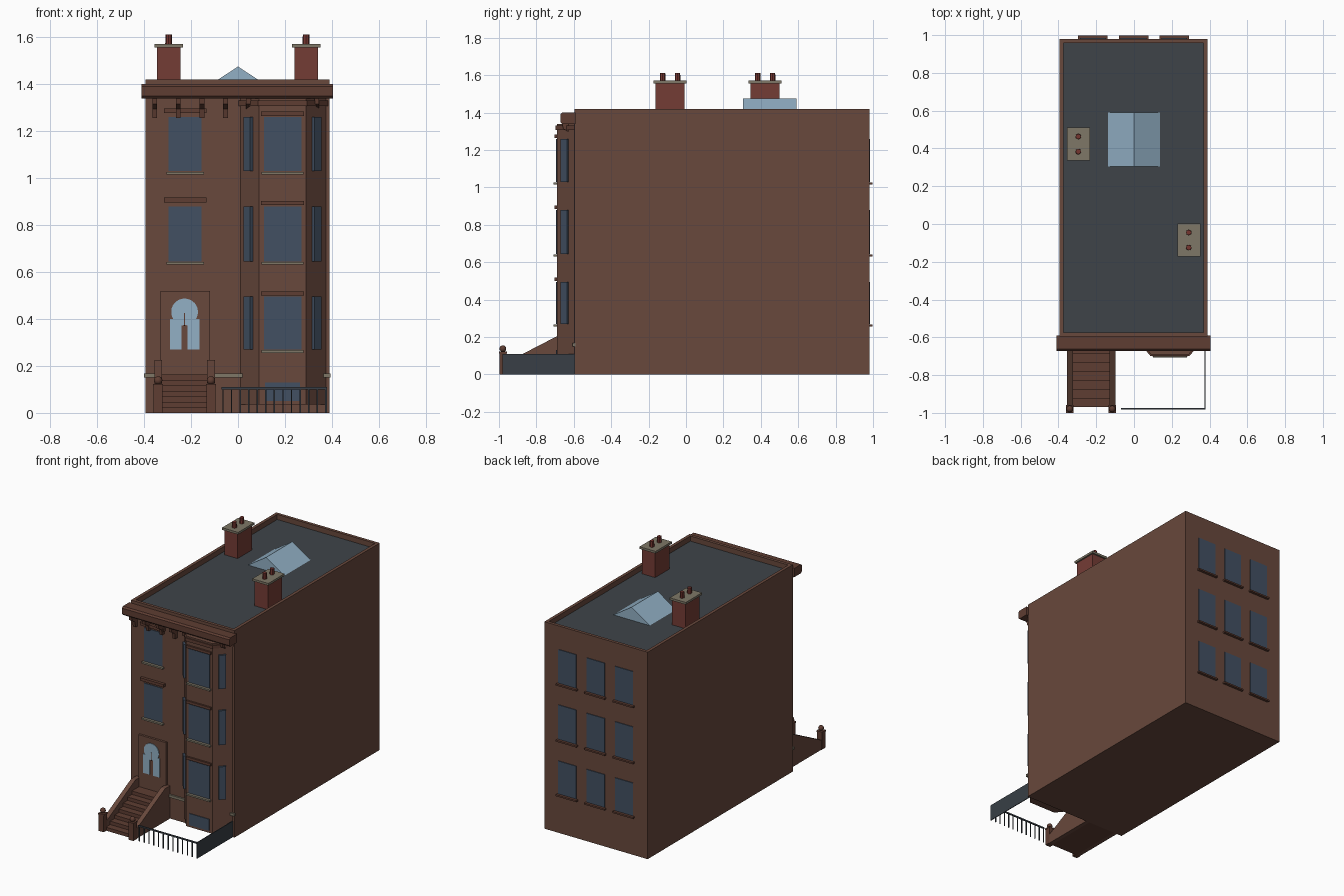
import bpy, bmesh, math
from mathutils import Vector, Matrix

cube = bpy.data.objects.get("Cube")
if cube:
    bpy.data.objects.remove(cube, do_unlink=True)


def material(name, r, g, b):
    m = bpy.data.materials.new(name)
    col = [((c / 255 + 0.055) / 1.055) ** 2.4 for c in (r, g, b)] + [1]
    m.diffuse_color = col
    m.use_nodes = True
    m.node_tree.nodes["Principled BSDF"].inputs["Base Color"].default_value = col
    return m


BROWN = material("brownstone", 104, 72, 60)
TRIM = material("dark brownstone trim", 94, 61, 50)
STONE = material("pale stone", 126, 119, 103)
SLATE = material("slate roof", 62, 68, 73)
IRON = material("dark iron", 56, 63, 70)
GLASS = material("window glass", 66, 80, 98)
SKY = material("pale blue glass", 146, 176, 197)
BRICK = material("red brick", 116, 60, 53)
POT = material("clay pot", 118, 54, 48)


def finish(name, bm, *mats):
    bmesh.ops.recalc_face_normals(bm, faces=bm.faces[:])
    me = bpy.data.meshes.new(name)
    bm.to_mesh(me)
    bm.free()
    ob = bpy.data.objects.new(name, me)
    for m in mats:
        me.materials.append(m)
    bpy.context.collection.objects.link(ob)
    return ob


def box(name, x, y, z, mat, matrix=None):
    """Box spanning the (low, high) pairs x, y, z."""
    bm = bmesh.new()
    bmesh.ops.create_cube(bm, size=1)
    for v in bm.verts:
        v.co = Vector([(a + b) / 2 + c * (b - a) for c, (a, b) in zip(v.co, (x, y, z))])
    if matrix:
        bm.transform(matrix)
    return finish(name, bm, mat)


def prism(name, pts, axis, lo, hi, mat):
    """Extrude a 2D outline along an axis from lo to hi."""
    place = {"x": lambda a, b: (lo, a, b), "y": lambda a, b: (a, lo, b),
             "z": lambda a, b: (a, b, lo)}[axis]
    bm = bmesh.new()
    face = bm.faces.new([bm.verts.new(place(*p)) for p in pts])
    ext = bmesh.ops.extrude_face_region(bm, geom=[face])
    move = Vector([hi - lo if a == axis else 0 for a in "xyz"])
    bmesh.ops.translate(bm, vec=move, verts=[e for e in ext["geom"] if isinstance(e, bmesh.types.BMVert)])
    return finish(name, bm, mat)


FRONT, BACK, BAY_FRONT = -0.595, 0.98, -0.69
ROOF = 1.385
ROWS = [(0.27, 0.495), (0.645, 0.88), (1.03, 1.26)]

# Main block, with the roof sunk behind a parapet
body = box("main_block", (-0.395, 0.39), (FRONT, BACK), (0, 1.42), BROWN)
body.data.materials.append(SLATE)
bm = bmesh.new()
bm.from_mesh(body.data)
top = max(bm.faces, key=lambda f: f.calc_center_median().z)
bmesh.ops.inset_region(bm, faces=[top], thickness=0.03)
ext = bmesh.ops.extrude_face_region(bm, geom=[top])
bmesh.ops.delete(bm, geom=[top], context="FACES_ONLY")
bmesh.ops.translate(bm, vec=(0, 0, ROOF - 1.42), verts=[e for e in ext["geom"] if isinstance(e, bmesh.types.BMVert)])
for e in ext["geom"]:
    if isinstance(e, bmesh.types.BMFace):
        e.material_index = 1
bm.to_mesh(body.data)
bm.free()


def bay_outline(grow):
    return [(0.01 - grow, FRONT), (0.09 - grow / 2, BAY_FRONT - grow),
            (0.29 + grow / 2, BAY_FRONT - grow), (0.375 + grow, FRONT)]


# Bay and its crown moulding
prism("bay", bay_outline(0), "z", 0.035, 1.34, BROWN)
prism("bay_crown", bay_outline(0.008), "z", 1.308, 1.33, TRIM)


def window(name, cx, half, y, z, out, sill_mat, lintel=True):
    """Glass plate with sill and lintel; out is the facing sign in y."""
    def span(a, b):
        return tuple(sorted((y + out * a, y + out * b)))
    box(name + "_glass", (cx - half, cx + half), span(-0.004, 0.005), z, GLASS)
    box(name + "_sill", (cx - half - 0.01, cx + half + 0.01), span(-0.004, 0.018),
        (z[0] - 0.014, z[0] - 0.003), sill_mat)
    if lintel:
        box(name + "_lintel", (cx - half - 0.012, cx + half + 0.012), span(-0.004, 0.012),
            (z[1] + 0.005, z[1] + 0.023), TRIM)


for i, z in enumerate(ROWS):
    window(f"bay_window_{i}", 0.19, 0.08, BAY_FRONT, z, -1, STONE)
    # Narrow windows on the angled sides of the bay
    for side, (x, ang) in {"right": (0.05, -50), "left": (0.3325, 48)}.items():
        turn = Matrix.Translation((x, (FRONT + BAY_FRONT) / 2, 0)) @ Matrix.Rotation(math.radians(ang), 4, "Z")
        box(f"bay_{side}_window_{i}", (-0.026, 0.02), (-0.014, 0.004), z, GLASS, turn)
    # Rear windows
    for j, x in enumerate((-0.2175, -0.0025, 0.2125)):
        window(f"rear_window_{i}_{j}", x, 0.068, BACK, z, 1, TRIM, lintel=False)
for i, z in enumerate(ROWS[1:]):
    window(f"front_window_{i}", -0.225, 0.07, FRONT, z, -1, STONE, lintel=False)
    box(f"front_window_{i}_lintel", (-0.315, -0.135), (FRONT - 0.02, FRONT),
        (z[1] + 0.017, z[1] + 0.037), TRIM)
box("basement_window", (0.115, 0.265), (BAY_FRONT - 0.005, BAY_FRONT), (0.05, 0.13), GLASS)

# Pale stone band at the base of the front
for i, x in enumerate([(-0.4, -0.355), (-0.1, 0.022), (0.36, 0.395)]):
    box(f"stone_band_{i}", x, (FRONT - 0.012, FRONT + 0.004), (0.15, 0.168), STONE)

# Door surround, arched glass and paired lower panes
DOOR = -0.2275
box("door_surround", (-0.33, -0.12), (FRONT - 0.015, FRONT), (0.16, 0.52), BROWN)
arch = [(DOOR + 0.057 * math.cos(t), 0.43 + 0.057 * math.sin(t))
        for t in [math.radians(-32 + 244 * k / 20) for k in range(21)]]
pane_y = FRONT - 0.015
prism("door_fanlight", arch, "y", pane_y - 0.005, pane_y, SKY)
for s in (-1, 1):
    pane = [(DOOR + s * a, b) for a, b in
            [(0.013, 0.27), (0.063, 0.27), (0.063, 0.4), (0, 0.4), (0, 0.375), (0.013, 0.372)]]
    prism("door_pane", pane, "y", pane_y - 0.005, pane_y, SKY)
box("door_centre_bar", (DOOR - 0.002, DOOR + 0.002), (pane_y - 0.008, pane_y), (0.37, 0.425), TRIM)

# Stoop: stairs, sloped side walls and newels with ball finials
stairs = [(FRONT, 0)]
for k in range(8):
    y = -0.97 + 0.047 * k
    h = 0.0235
    stairs += [(y, h * min(k, 7)), (y, h * min(k + 1, 7))]
stairs = stairs[:-2] + [(FRONT, 0.1645)]
prism("stoop_stairs", stairs, "x", -0.33, -0.125, TRIM)
wall = [(-0.97, 0), (-0.97, 0.06), (-0.65, 0.225), (FRONT, 0.225), (FRONT, 0)]
for side, x in (("right", -0.34), ("left", -0.115)):
    prism(f"stoop_{side}_wall", wall, "x", x - 0.016, x + 0.016, BROWN)
    box(f"{side}_newel", (x - 0.019, x + 0.019), (-0.998, -0.96), (0, 0.115), TRIM)
    box(f"{side}_newel_cap", (x - 0.021, x + 0.021), (-1, -0.958), (0.112, 0.122), TRIM)
    bm = bmesh.new()
    bmesh.ops.create_uvsphere(bm, u_segments=12, v_segments=8, radius=0.018,
                              matrix=Matrix.Translation((x, -0.979, 0.138)))
    for f in bm.faces:
        f.smooth = True
    finish(f"{side}_newel_ball", bm, TRIM)

# Area railing: front pickets and a solid side panel
box("railing_top", (-0.07, 0.378), (-0.982, -0.975), (0.1, 0.11), IRON)
for k in range(13):
    x = -0.064 + k * 0.0365
    box(f"railing_picket_{k}", (x - 0.003, x + 0.003), (-0.981, -0.976), (0.0, 0.105), IRON)
box("railing_side_panel", (0.373, 0.378), (-0.982, FRONT), (0.0, 0.11), IRON)

# Cornice and curved-under brackets
cornice = [(-0.59, 1.34), (-0.662, 1.34), (-0.672, 1.35), (-0.672, 1.39), (-0.662, 1.4), (-0.59, 1.4)]
prism("cornice", cornice, "x", -0.41, 0.405, TRIM)
bracket = [(FRONT, 1.34), (-0.66, 1.34), (-0.658, 1.315), (-0.625, 1.295), (-0.618, 1.255), (FRONT, 1.255)]
for k, x in enumerate((-0.355, -0.255, -0.153, -0.053, 0.045, 0.335)):
    prism(f"cornice_bracket_{k}", bracket, "x", x - 0.01, x + 0.01, TRIM)

# Gabled skylight
prism("skylight", [(-0.138, ROOF), (0.138, ROOF), (0, 1.475)], "y", 0.305, 0.59, SKY)

# Chimneys with caps and clay pots
for side, x, y in (("left", 0.29, -0.085), ("right", -0.295, 0.423)):
    box(f"{side}_chimney", (x - 0.05, x + 0.05), (y - 0.077, y + 0.077), (ROOF, 1.56), BRICK)
    box(f"{side}_chimney_cap", (x - 0.061, x + 0.061), (y - 0.088, y + 0.088), (1.557, 1.572), STONE)
    for k in (-1, 1):
        bm = bmesh.new()
        bmesh.ops.create_cone(bm, cap_ends=True, segments=8, radius1=0.015, radius2=0.014, depth=0.042,
                              matrix=Matrix.Translation((x, y + k * 0.04, 1.591)))
        finish(f"{side}_chimney_pot", bm, POT)
